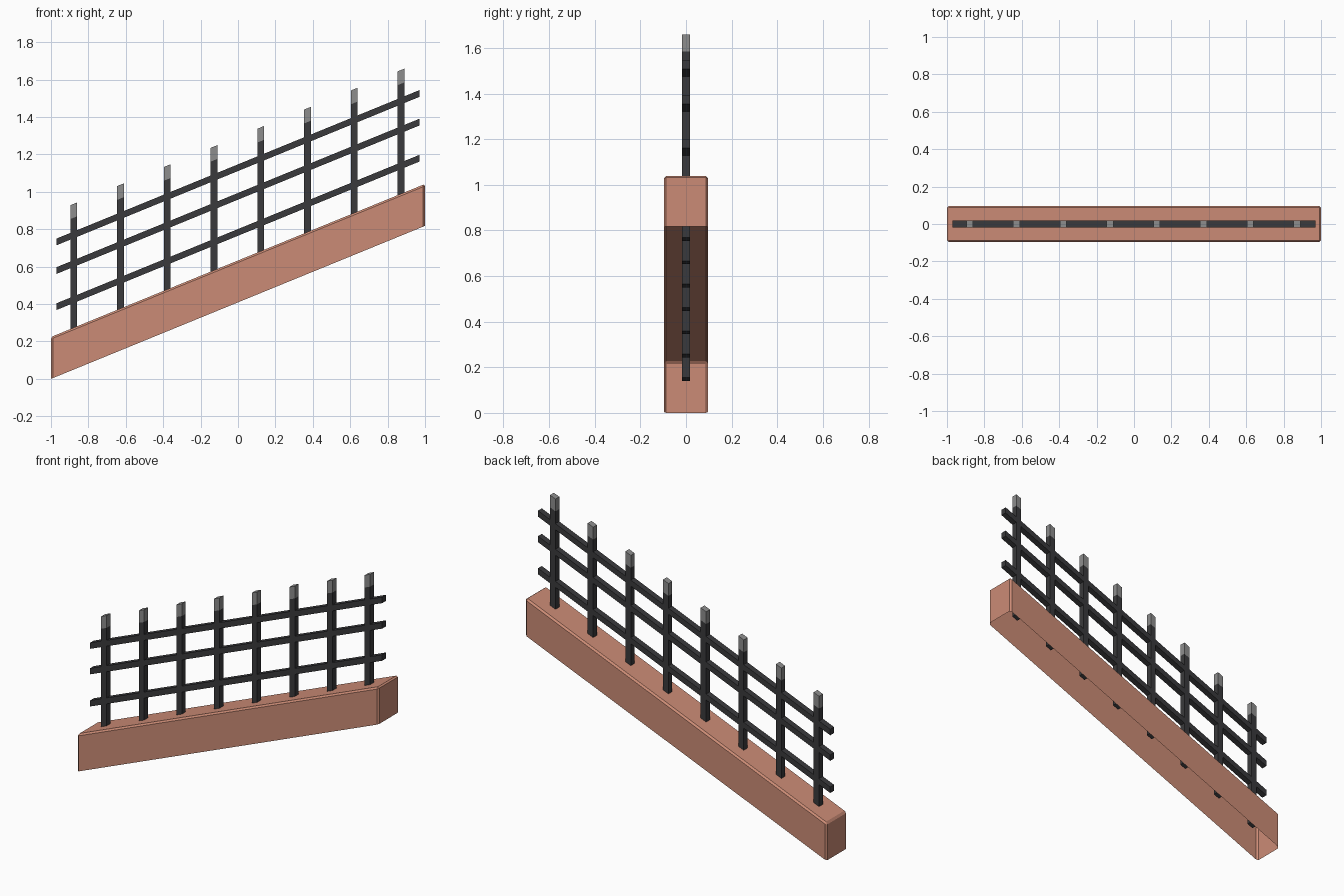
import bpy
import bmesh

SLOPE = 0.409      # rise of the whole fence per unit of x
BAR = 0.018        # half thickness of posts and rails


def make_material(name, rgb):
    mat = bpy.data.materials.new(name)
    mat.use_nodes = True
    mat.diffuse_color = (*rgb, 1)
    shader = mat.node_tree.nodes["Principled BSDF"]
    shader.inputs["Base Color"].default_value = (*rgb, 1)
    shader.inputs["Roughness"].default_value = 0.8
    return mat


def slanted_box(name, x0, x1, half_y, levels, mats, open_bottom=False, bevel=0):
    """Stacked box whose horizontal faces follow the slope; one material per level."""
    bm = bmesh.new()
    rings = []
    for h in levels:
        rings.append([bm.verts.new((x, y, h + SLOPE * (x + 1)))
                      for x, y in ((x0, -half_y), (x1, -half_y), (x1, half_y), (x0, half_y))])
    for level, (low, high) in enumerate(zip(rings, rings[1:])):
        for i in range(4):
            j = (i + 1) % 4
            bm.faces.new((low[i], low[j], high[j], high[i])).material_index = level
    bm.faces.new(rings[-1]).material_index = len(levels) - 2
    if not open_bottom:
        bm.faces.new(rings[0][::-1])
    if bevel:
        edges = [e for e in bm.edges if not e.is_boundary]
        bmesh.ops.bevel(bm, geom=edges, offset=bevel, segments=1, affect='EDGES')
    mesh = bpy.data.meshes.new(name)
    bm.to_mesh(mesh)
    bm.free()
    for mat in mats:
        mesh.materials.append(mat)
    obj = bpy.data.objects.new(name, mesh)
    bpy.context.collection.objects.link(obj)
    return obj


cube = bpy.data.objects.get("Cube")
if cube:
    bpy.data.objects.remove(cube, do_unlink=True)

brick = make_material("terracotta", (0.60, 0.26, 0.18))
iron = make_material("dark iron", (0.042, 0.042, 0.045))
tip = make_material("grey tip", (0.27, 0.27, 0.27))

# Sloping wall: hollow shell, open underneath, chamfered edges
slanted_box("wall", -1, 1, 0.097, (0, 0.224), [brick], open_bottom=True, bevel=0.01)

# Upright posts with grey tips, poking through the top of the wall
for i in range(8):
    x = -0.878 + 0.25 * i
    slanted_box(f"post_{i + 1}", x - BAR, x + BAR, BAR, (0.098, 0.812, 0.886), [iron, tip])

# Three rails running parallel to the wall
for name, h in (("lower", 0.374), ("middle", 0.567), ("upper", 0.72)):
    slanted_box(name + "_rail", -0.97, 0.97, BAR, (h - BAR, h + BAR), [iron])
